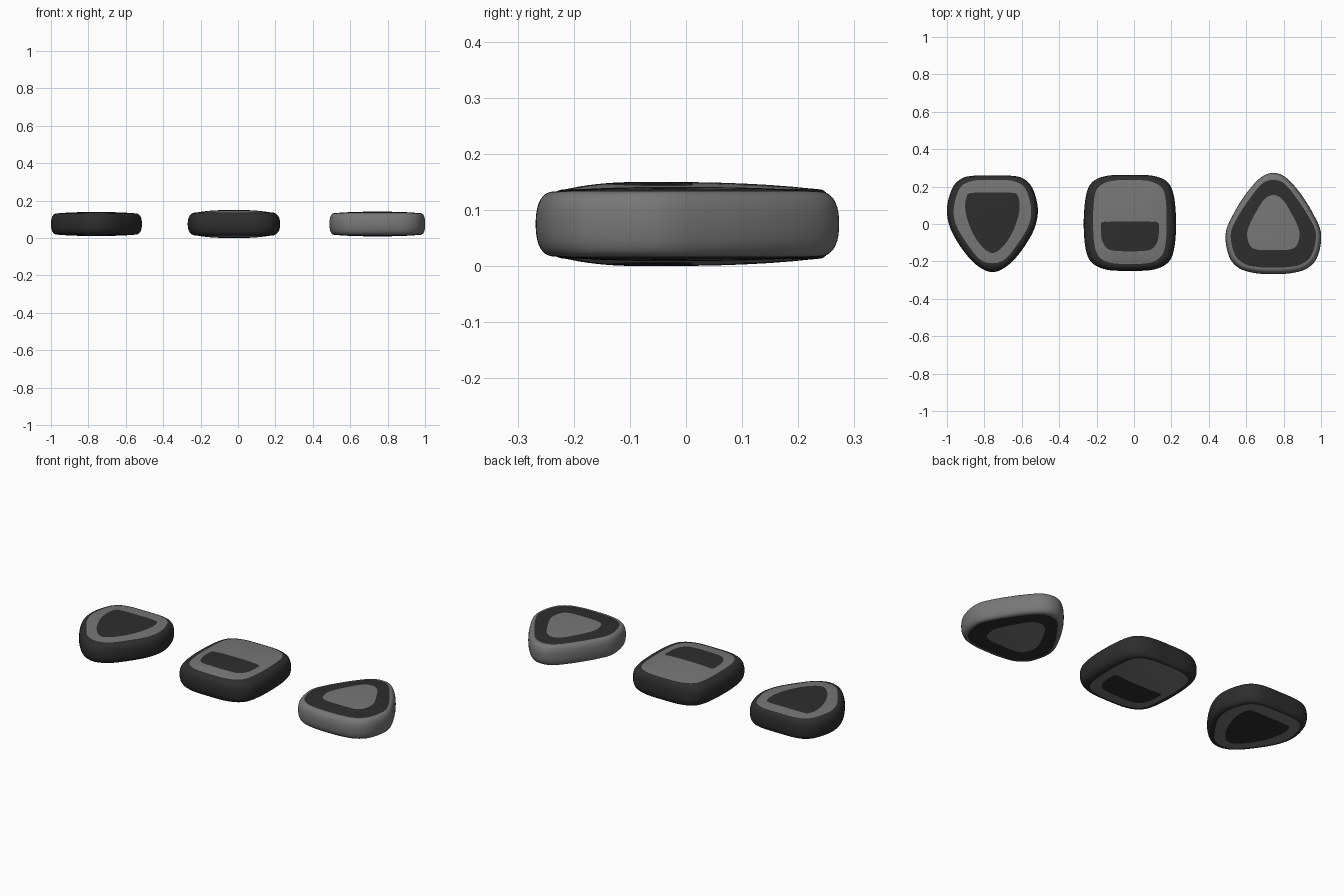
import bpy, bmesh, math

if "Cube" in bpy.data.objects:
    bpy.data.objects.remove(bpy.data.objects["Cube"])

SEG = 144      # points around each pebble
MID_Z = 0.075  # height of the widest line


def material(name, v):
    m = bpy.data.materials.new(name)
    m.diffuse_color = (v, v, v, 1)
    m.use_nodes = True
    m.node_tree.nodes["Principled BSDF"].inputs["Base Color"].default_value = m.diffuse_color
    return m


DARK = material("charcoal", 0.027)
GREY = material("mid grey", 0.185)


def radii(half, cy):
    """Mirror a half outline, smooth it, and return its radius at even angles around (0, cy)."""
    pts = half + [(-x, y) for x, y in half[-2:0:-1]]
    n, polar = len(pts), []
    for i in range(n):
        p0, p1, p2, p3 = (pts[(i + k) % n] for k in (-1, 0, 1, 2))
        for s in range(12):
            t = s / 12
            x, y = (0.5 * (2 * b + (c - a) * t + (2 * a - 5 * b + 4 * c - d) * t * t
                           + (3 * b - a - 3 * c + d) * t ** 3)
                    for a, b, c, d in zip(p0, p1, p2, p3))
            y -= cy
            polar.append((math.atan2(y, x) % math.tau, math.hypot(x, y)))
    polar.sort()
    polar = ([(polar[-1][0] - math.tau, polar[-1][1])] + polar
             + [(polar[0][0] + math.tau, polar[0][1])])
    out = []
    for k in range(SEG):
        a = math.tau * k / SEG
        for (a0, r0), (a1, r1) in zip(polar, polar[1:]):
            if a0 <= a <= a1:
                f = (a - a0) / max(a1 - a0, 1e-9)
                out.append(r0 + (r1 - r0) * f)
                break
    return out


def pebble(name, cx, cy, outer, ring, inner, rim_h, top_h, mats):
    ro, rr, ri = (radii(o, cy) for o in (outer, ring, inner))
    # loops from the middle line up to the crown: (radius, height) lists and a colour zone
    loops = []
    for j in range(11):                       # rounded side wall
        t = math.pi / 2 * j / 10
        f, h = max(math.cos(t), 0) ** 0.8, rim_h * math.sin(t) ** 0.85
        loops.append(([(b + (a - b) * f, h) for a, b in zip(ro, rr)], 0))

    def dome(r, b):
        return r, top_h - (top_h - rim_h) * (r / b) ** 2.6
    for j in range(1, 6):                     # band around the emblem
        loops.append(([dome(b + (c - b) * j / 5, b) for b, c in zip(rr, ri)], 1))
    for j in range(1, 5):                     # centre patch
        loops.append(([dome(c * (1 - j / 5), b) for b, c in zip(rr, ri)], 2))

    # mirror the loops below the middle line
    stack = [(l, z, -1) for l, z in loops[:0:-1]] + [(l, z, 1) for l, z in loops]
    bm = bmesh.new()
    rows = []
    for l, _, sign in stack:
        rows.append([bm.verts.new((cx + r * math.cos(math.tau * k / SEG),
                                   cy + r * math.sin(math.tau * k / SEG),
                                   MID_Z + sign * h)) for k, (r, h) in enumerate(l)])
    for i in range(len(rows) - 1):
        zone = max(stack[i][1], stack[i + 1][1])
        for k in range(SEG):
            n = (k + 1) % SEG
            f = bm.faces.new((rows[i][k], rows[i][n], rows[i + 1][n], rows[i + 1][k]))
            f.material_index = zone
    for row, sign in ((rows[0], -1), (rows[-1], 1)):
        c = bm.verts.new((cx, cy, MID_Z + sign * top_h))
        for k in range(SEG):
            a, b = row[k], row[(k + 1) % SEG]
            f = bm.faces.new((a, b, c) if sign > 0 else (b, a, c))
            f.material_index = 2
    for f in bm.faces:
        f.smooth = True
        f.material_index = mats[f.material_index]
    bmesh.ops.recalc_face_normals(bm, faces=bm.faces)
    me = bpy.data.meshes.new(name)
    bm.to_mesh(me)
    bm.free()
    me.materials.append(DARK)
    me.materials.append(GREY)
    ob = bpy.data.objects.new(name, me)
    bpy.context.collection.objects.link(ob)


# left pebble, triangle pointing to the front
pebble("left_pebble", -0.757, 0.03,
       [(0, .26), (.10, .258), (.165, .243), (.215, .19), (.243, .08), (.222, -.03),
        (.15, -.15), (.075, -.227), (0, -.257)],
       [(0, .235), (.11, .23), (.175, .19), (.207, .08), (.19, -.015), (.125, -.12),
        (.065, -.19), (0, -.21)],
       [(0, .168), (.10, .167), (.135, .153), (.145, .08), (.118, -.02), (.065, -.11),
        (0, -.155)],
       0.057, 0.064, (0, 1, 0))

# middle pebble, rounded square with a half patch
pebble("middle_pebble", -0.022, -0.066,
       [(0, .262), (.12, .258), (.2, .225), (.235, .15), (.247, 0), (.235, -.14),
        (.2, -.21), (.12, -.245), (0, -.25)],
       [(0, .235), (.1, .23), (.165, .2), (.19, .14), (.197, .01), (.188, -.12),
        (.16, -.18), (.1, -.208), (0, -.214)],
       [(0, .012), (.11, .012), (.15, .008), (.155, -.03), (.148, -.09), (.115, -.135),
        (.05, -.145), (0, -.146)],
       0.062, 0.075, (0, 1, 0))

# right pebble, triangle pointing to the back
pebble("right_pebble", 0.745, -0.02,
       [(0, .273), (.065, .25), (.14, .17), (.21, .06), (.255, -.05), (.238, -.17),
        (.185, -.235), (.1, -.262), (0, -.268)],
       [(0, .235), (.06, .215), (.13, .13), (.2, .02), (.228, -.06), (.205, -.165),
        (.15, -.215), (.08, -.23), (0, -.233)],
       [(0, .155), (.05, .13), (.095, .06), (.13, -.01), (.14, -.06), (.125, -.115),
        (.085, -.137), (0, -.14)],
       0.058, 0.066, (1, 0, 1))
